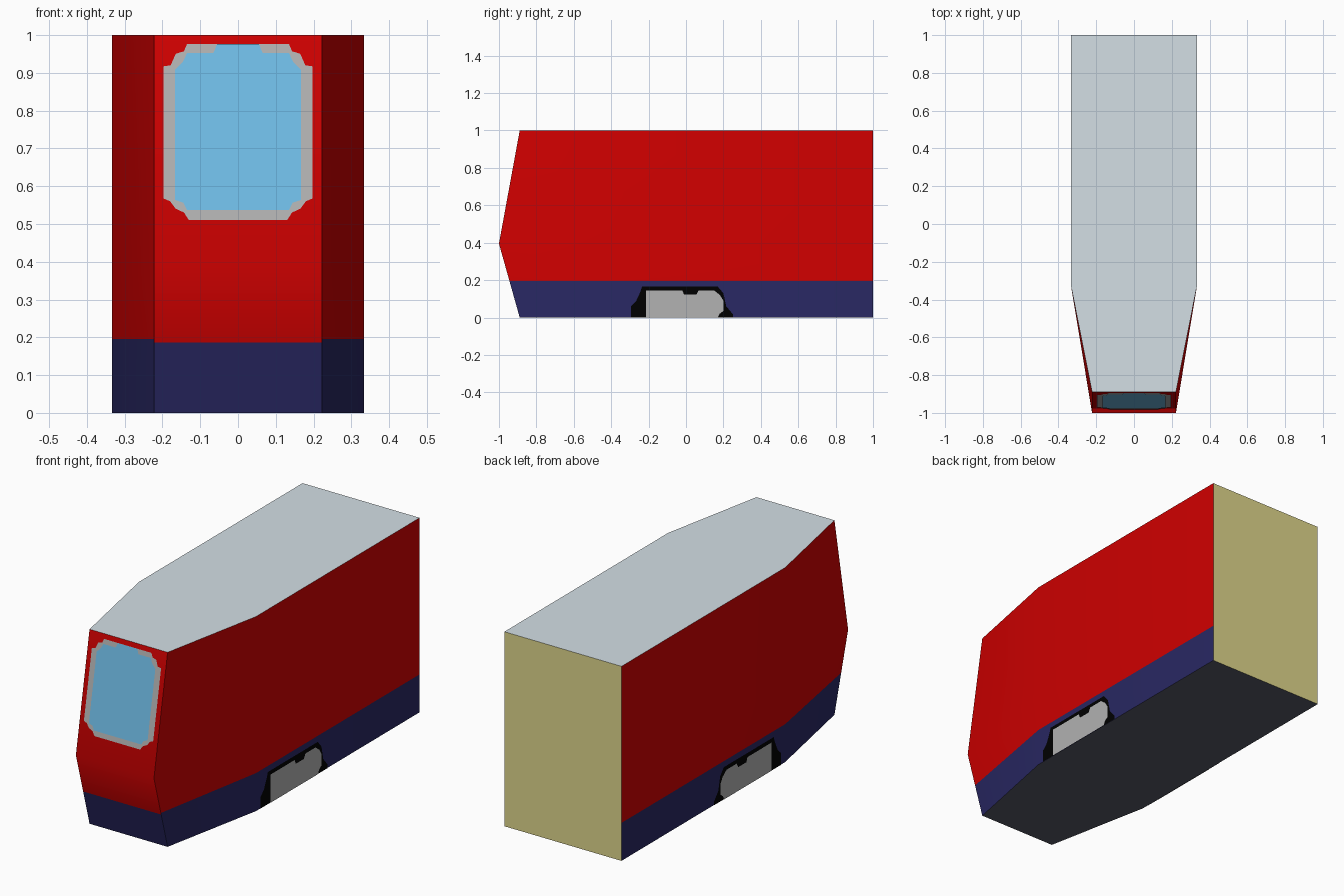
import bpy, bmesh, math
from mathutils import Vector

cube = bpy.data.objects.get("Cube")
if cube:
    bpy.data.objects.remove(cube, do_unlink=True)


def material(name, rgb):
    # sRGB bytes converted to linear values
    lin = [(c / 255 / 12.92) if c < 11 else ((c / 255 + 0.055) / 1.055) ** 2.4 for c in rgb]
    m = bpy.data.materials.new(name)
    m.use_nodes = True
    m.diffuse_color = (*lin, 1)
    m.node_tree.nodes["Principled BSDF"].inputs["Base Color"].default_value = (*lin, 1)
    return m


RED = material("red paint", (210, 0, 0))
NAVY = material("navy skirt", (41, 40, 100))
ROOF = material("pale grey roof", (212, 223, 229))
FLOOR = material("slate underside", (86, 89, 102))
BACK = material("khaki rear", (223, 214, 140))
GLASS = material("blue glass", (112, 189, 231))
GREY = material("mid grey", (178, 178, 178))
BLACK = material("black", (0, 0, 0))

HALF_W, NOSE_W, BEND_Y = 0.333, 0.222, -0.33
NOSE_Y, EDGE_Y, NOSE_Z = -1.0, -0.889, 0.395


def make_object(name, bm, mats):
    mesh = bpy.data.meshes.new(name)
    bm.to_mesh(mesh)
    bm.free()
    for m in mats:
        mesh.materials.append(m)
    ob = bpy.data.objects.new(name, mesh)
    bpy.context.collection.objects.link(ob)
    return ob


def cut_faces(bm, faces, z):
    # Slice only the given faces with a level plane
    geom = set(faces)
    for f in faces:
        geom.update(f.edges)
        geom.update(f.verts)
    bmesh.ops.bisect_plane(bm, geom=list(geom), plane_co=(0, 0, z), plane_no=(0, 0, 1), dist=1e-5)


# Body shell: three stacked plan outlines, the middle one reaching to the nose
bm = bmesh.new()
rings = []
for z, front_y in ((0, EDGE_Y), (NOSE_Z, NOSE_Y), (1, EDGE_Y)):
    right = [(HALF_W, 1), (HALF_W, BEND_Y), (NOSE_W, front_y)]
    plan = right + [(-x, y) for x, y in reversed(right)]
    rings.append([bm.verts.new((x, y, z)) for x, y in plan])
bm.faces.new(rings[0])
bm.faces.new(rings[-1])
for low, high in zip(rings, rings[1:]):
    for i in range(6):
        j = (i + 1) % 6
        bm.faces.new((low[i], low[j], high[j], high[i]))
bmesh.ops.recalc_face_normals(bm, faces=bm.faces[:])

# Skirt line, slightly lower across the nose
bm.normal_update()
cut_faces(bm, [f for f in bm.faces if f.normal.y < -0.8], 0.186)
cut_faces(bm, [f for f in bm.faces if abs(f.normal.x) > 0.8], 0.195)
bm.normal_update()
for f in bm.faces:
    n = f.normal
    if n.z > 0.8:
        f.material_index = 2
    elif n.z < -0.8:
        f.material_index = 3
    elif n.y > 0.8:
        f.material_index = 4
    else:
        f.material_index = 1 if f.calc_center_median().z < 0.19 else 0
body = make_object("body", bm, [RED, NAVY, ROOF, FLOOR, BACK])
bpy.ops.object.select_all(action='DESELECT')
body.select_set(True)
bpy.context.view_layer.objects.active = body
bpy.ops.object.shade_smooth_by_angle(angle=math.radians(30))


def plate(name, points, place, outward, mat, lift):
    # Flat painted detail raised a hair above the body surface
    bm = bmesh.new()
    n = Vector(outward).normalized()
    f = bm.faces.new([bm.verts.new(Vector(place(a, b)) + n * lift) for a, b in points])
    f.normal_update()
    if f.normal.dot(n) < 0:
        f.normal_flip()
    bmesh.ops.triangulate(bm, faces=[f])
    return make_object(name, bm, [mat])


# Windscreen on the sloping upper nose
slope = (EDGE_Y - NOSE_Y) / (1 - NOSE_Z)


def on_nose(x, z):
    return (x, NOSE_Y + (z - NOSE_Z) * slope, z)


def mirrored(half):
    return half + [(-x, z) for x, z in reversed(half)]


frame = [(0.135, 0.976), (0.143, 0.957), (0.165, 0.95), (0.178, 0.92), (0.197, 0.917),
         (0.197, 0.567), (0.18, 0.56), (0.165, 0.54), (0.143, 0.53), (0.13, 0.51)]
glass = [(0.055, 0.976), (0.065, 0.952), (0.135, 0.952), (0.145, 0.93), (0.167, 0.907),
         (0.167, 0.563), (0.145, 0.556), (0.135, 0.536)]
nose_dir = (0, -1, slope)
plate("windscreen_frame", mirrored(frame), on_nose, nose_dir, GREY, 0.002)
plate("windscreen_glass", mirrored(glass), on_nose, nose_dir, GLASS, 0.004)

# Wheel arch and wheel cover on both sides
arch = [(-0.295, 0), (-0.295, 0.06), (-0.268, 0.085), (-0.245, 0.135), (-0.235, 0.165),
        (0.17, 0.165), (0.2, 0.13), (0.215, 0.06), (0.25, 0.018), (0.25, 0)]
cover = [(-0.215, 0), (-0.215, 0.145), (-0.02, 0.145), (-0.01, 0.122), (0.055, 0.122),
         (0.068, 0.145), (0.15, 0.145), (0.182, 0.12), (0.2, 0.09), (0.2, 0.035),
         (0.18, 0.02), (0.17, 0)]
for side, s in (("left", 1), ("right", -1)):
    def on_side(y, z, s=s):
        return (s * HALF_W, y, z)
    for part, pts, mat, lift in (("wheel_arch", arch, BLACK, 0.0015),
                                 ("wheel_cover", cover, GREY, 0.003)):
        plate(f"{part}_{side}", pts, on_side, (s, 0, 0), mat, lift)
